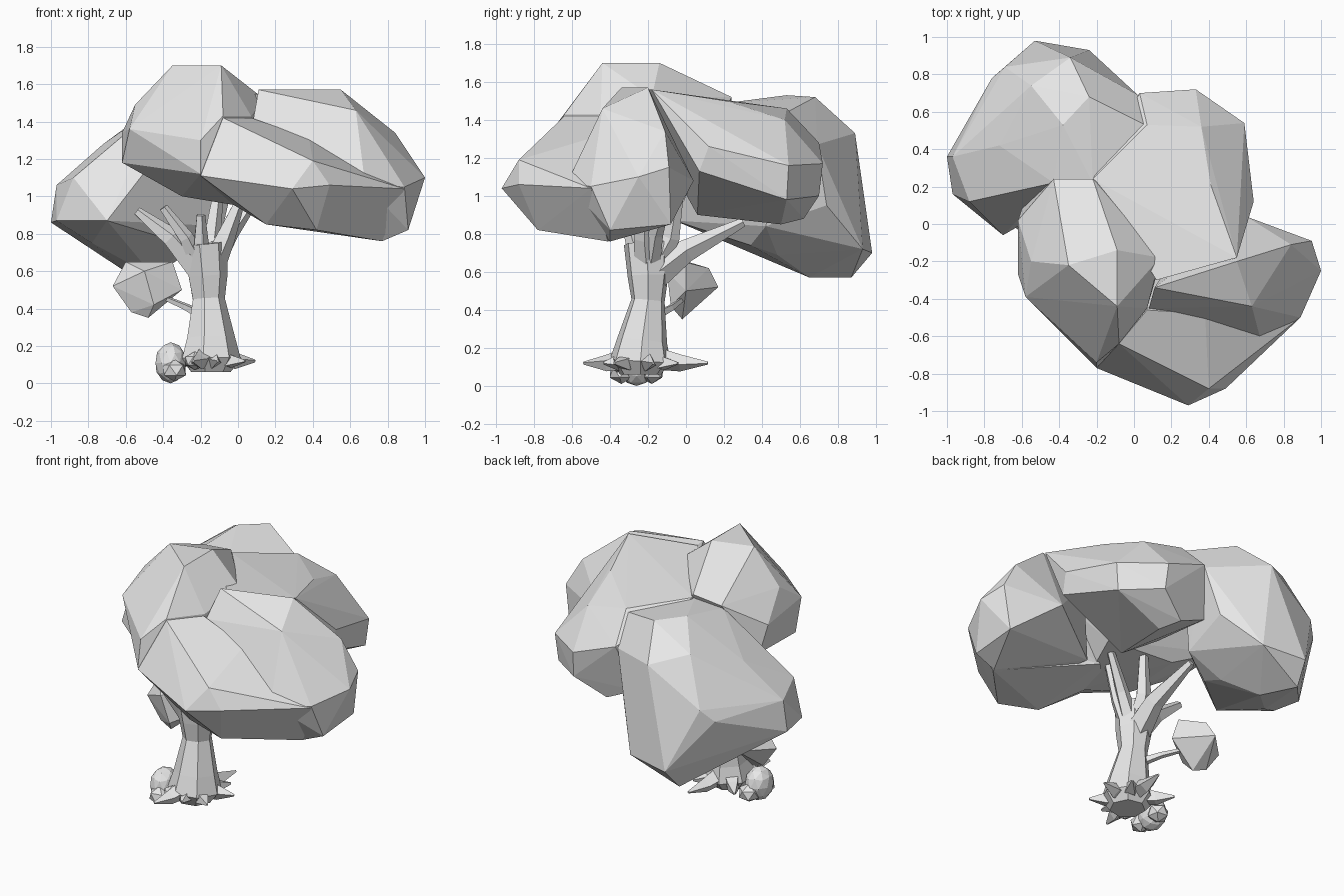
import bpy
import bmesh
import math
from mathutils import Vector, Matrix

cube = bpy.data.objects.get("Cube")
if cube:
    bpy.data.objects.remove(cube, do_unlink=True)

GREY = (0.8, 0.8, 0.8, 1.0)
grey = bpy.data.materials.new("plain grey")
grey.use_nodes = True
grey.diffuse_color = GREY
grey.node_tree.nodes["Principled BSDF"].inputs["Base Color"].default_value = GREY


def finish(name, bm):
    """Turn a bmesh into a flat-shaded object in the scene."""
    bmesh.ops.recalc_face_normals(bm, faces=bm.faces)
    mesh = bpy.data.meshes.new(name)
    bm.to_mesh(mesh)
    bm.free()
    mesh.materials.append(grey)
    obj = bpy.data.objects.new(name, mesh)
    bpy.context.scene.collection.objects.link(obj)
    return obj


def lobe(name, corners):
    """Chunky foliage mass: the hull of a few corner points."""
    bm = bmesh.new()
    for corner in corners:
        bm.verts.new(corner)
    bmesh.ops.convex_hull(bm, input=bm.verts)
    loose = [v for v in bm.verts if not v.link_faces]
    bmesh.ops.delete(bm, geom=loose, context='VERTS')
    return finish(name, bm)


def limb(bm, path, radii, sides=5):
    """Tapered faceted tube along a path."""
    points = [Vector(p) for p in path]
    rings = []
    for i, (point, radius) in enumerate(zip(points, radii)):
        along = points[min(i + 1, len(points) - 1)] - points[max(i - 1, 0)]
        turn = Vector((0, 0, 1)).rotation_difference(along.normalized())
        ring = []
        for s in range(sides):
            a = math.tau * s / sides
            offset = Vector((math.cos(a), math.sin(a), 0)) * radius
            ring.append(bm.verts.new(point + turn @ offset))
        rings.append(ring)
    for low, high in zip(rings, rings[1:]):
        for s in range(sides):
            t = (s + 1) % sides
            bm.faces.new((low[s], low[t], high[t], high[s]))
    bm.faces.new(rings[0][::-1])
    bm.faces.new(rings[-1])


def ball(bm, center, size, detail=1, spin=0.0):
    """Faceted ball stretched to a size."""
    place = (Matrix.Translation(center) @ Matrix.Diagonal((*size, 1))
             @ Matrix.Rotation(spin, 4, 'Z'))
    bmesh.ops.create_icosphere(bm, subdivisions=detail, radius=1, matrix=place)


# Foliage masses
peak = lobe("canopy", [
    (-.35, -.22, 1.7), (-.09, -.14, 1.7), (-.09, -.44, 1.7),
    (-.43, .24, 1.5), (-.22, .24, 1.52), (-.55, -.2, 1.49),
    (-.62, .02, 1.34), (-.58, -.39, 1.36), (-.62, -.27, 1.18),
    (-.6, .08, 1.17), (-.2, -.77, 1.12), (-.2, -.74, 1.3),
    (-.08, -.64, 1.43), (.07, -.45, 1.43), (.14, -.18, 1.52),
    (-.3, -.4, 1), (0, -.5, .95), (-.3, 0, 1.03), (.2, 0, 1)])
front_lobe = lobe("front_lobe", [
    (-.08, -.64, 1.42), (.07, -.46, 1.42), (.38, -.48, 1.31),
    (.4, -.88, 1.19), (.29, -.97, 1.04), (.49, -.88, 1.06),
    (-.2, -.77, 1.11), (.68, -.64, 1.07), (.89, -.5, 1.04),
    (.42, -.78, .82), (.15, -.72, .85), (.77, -.41, .76),
    (.1, -.2, .96), (-.1, -.4, 1.0)])
left_lobe = lobe("left_lobe", [
    (.11, -.34, 1.57), (.55, -.2, 1.57), (.08, -.45, 1.4),
    (.38, -.47, 1.3), (.63, -.44, 1.46), (.84, -.11, 1.34),
    (.95, -.09, 1.15), (1, -.25, 1.1), (.89, -.5, 1.05),
    (.68, -.63, 1.06), (.91, -.08, .85), (.91, -.4, .82),
    (.77, -.4, .76), (.4, -.5, .84), (.2, -.2, .95),
    (.6, .04, 1.08)])
rear_lobe = lobe("rear_lobe", [
    (.03, .7, 1.28), (.33, .72, 1.17), (.59, .54, 1.16),
    (.34, .7, 1), (.57, .53, .98), (.64, .12, 1.26),
    (.62, .07, 1.13), (.36, .52, 1.4), (.41, .21, 1.5),
    (.07, .53, 1.46), (-.22, .24, 1.5), (.12, -.3, 1.55),
    (.55, -.18, 1.56), (.22, .5, .85), (.15, .62, .88),
    (.15, .06, .9), (-.05, .6, .97), (-.1, .1, 1.06)])
side_lobe = lobe("side_lobe", [
    (-1, .36, .86), (-.97, .16, .87), (-.97, .36, 1.06),
    (-.88, .12, 1.1), (-.76, .78, 1.02), (-.69, .84, 1.1),
    (-.53, .98, .7), (-.24, .93, .72), (-.34, .89, 1.33),
    (-.55, .74, 1.4), (-.72, .42, 1.28), (-.24, .68, 1.52),
    (-.38, .53, 1.53), (-.43, .22, 1.48), (-.22, .22, 1.49),
    (-.56, .87, .57), (-.45, .65, .57), (-.78, .3, .75),
    (-.7, -.06, .87), (-.27, .34, .74), (-.28, .48, .69),
    (-.08, .42, .84), (-.06, .74, .95), (.06, .53, 1.44),
    (.02, .69, 1.27)])

# Merge the masses into one canopy
parts = [front_lobe, left_lobe, rear_lobe, side_lobe]
for part in parts:
    union = peak.modifiers.new("union", 'BOOLEAN')
    union.operation = 'UNION'
    union.solver = 'EXACT'
    union.object = part
bpy.context.view_layer.update()
graph = bpy.context.evaluated_depsgraph_get()
merged = bpy.data.meshes.new_from_object(peak.evaluated_get(graph))
peak.modifiers.clear()
peak.data = merged
for part in parts:
    bpy.data.objects.remove(part, do_unlink=True)

# Small low foliage clump
lobe("low_foliage", [
    (-.67, 0, .52), (-.6, .02, .65), (-.35, 0, .65), (-.3, 0, .5),
    (-.48, -.02, .35), (-.57, 0, .38), (-.5, .17, .52),
    (-.47, .12, .62), (-.5, -.1, .6), (-.45, -.08, .42)])

# Trunk
bm = bmesh.new()
limb(bm, [(-.15, -.24, .06), (-.15, -.24, .13), (-.15, -.23, .24),
          (-.16, -.2, .45), (-.165, -.2, .58), (-.18, -.21, .75)],
     [.11, .165, .135, .09, .11, .12], sides=7)
finish("trunk", bm)

# Branches: middle point and tip, all leaving the fork
bm = bmesh.new()
fork = (-.17, -.2, .56)
for bend, tip, thick in [
        ((-.36, -.24, .78), (-.54, -.22, .92), .08),
        ((-.28, -.28, .78), (-.4, -.3, .94), .06),
        ((-.2, -.28, .76), (-.2, -.32, .9), .06),
        ((-.07, -.22, .78), (.02, -.22, 1.0), .08),
        ((-.04, -.16, .8), (.1, -.1, 1.0), .06),
        ((-.14, -.08, .78), (-.1, -.03, 1.08), .07),
        ((-.16, .0, .71), (-.2, .3, .86), .09)]:
    limb(bm, [fork, bend, tip], [thick, thick * .7, .025])
limb(bm, [(-.18, -.18, .36), (-.28, -.08, .41), (-.42, .0, .47)],
     [.03, .02, .012], sides=4)
finish("branches", bm)

# Roots: spread by direction in degrees and reach
bm = bmesh.new()
for degrees, reach in [(15, .26), (55, .24), (80, .36), (130, .28),
                       (255, .31), (285, .2), (325, .24)]:
    a = math.radians(degrees)
    out = Vector((math.cos(a), math.sin(a), 0))
    base = Vector((-.16, -.24, .16))
    limb(bm, [base, base + out * reach * .6 - Vector((0, 0, .04)),
              base + out * reach - Vector((0, 0, .04))],
         [.07, .045, .008], sides=4)
finish("roots", bm)

# Stones beside the trunk
bm = bmesh.new()
ball(bm, (-.36, -.26, .11), (.085, .1, .11), detail=2)
ball(bm, (-.34, -.34, .07), (.07, .07, .06), spin=.5)
ball(bm, (-.34, -.18, .07), (.07, .07, .06), spin=.2)
ball(bm, (-.23, -.36, .12), (.06, .06, .05), spin=.8)
finish("stones", bm)
